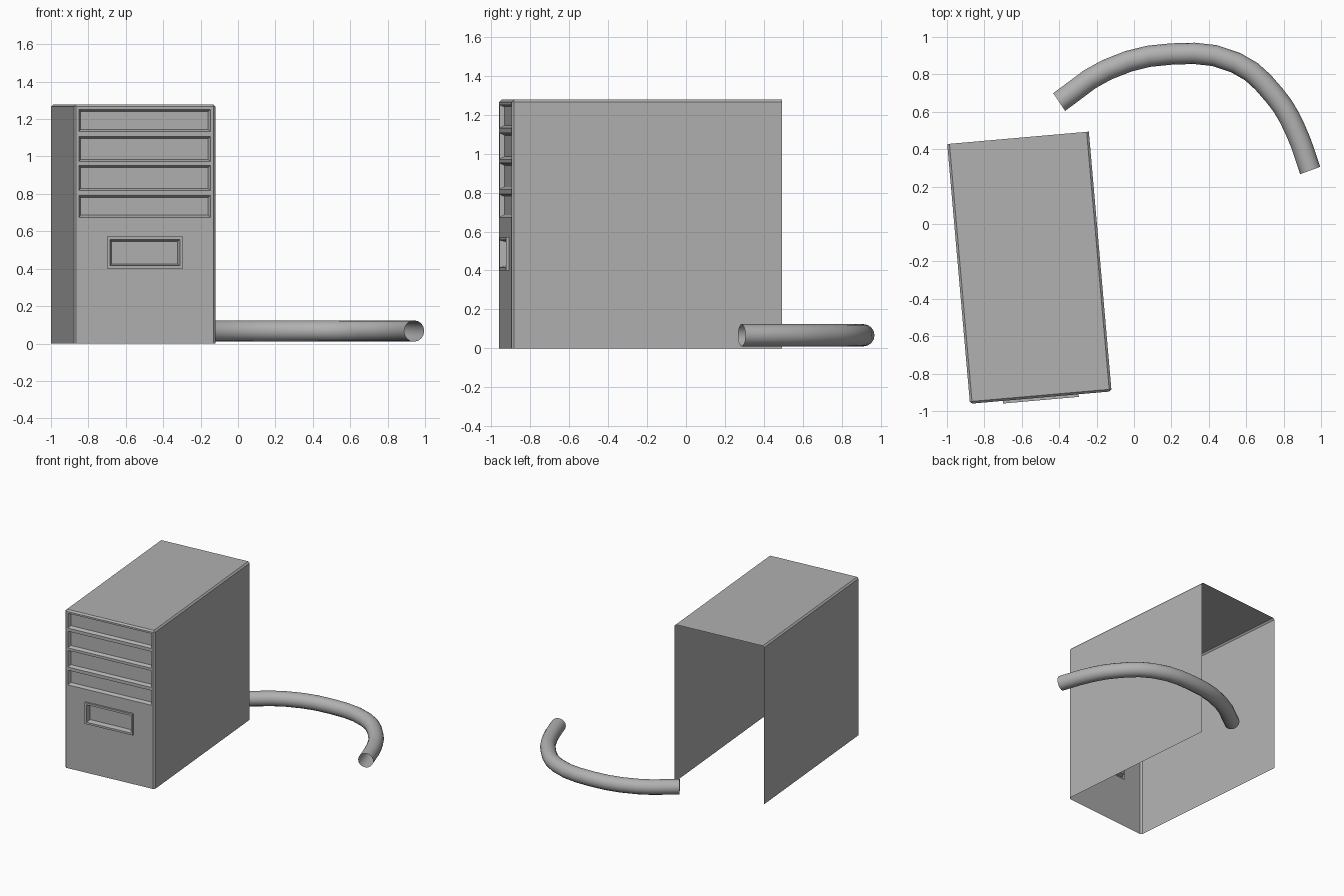
import bpy, bmesh, math
from mathutils import Matrix

if "Cube" in bpy.data.objects:
    bpy.data.objects.remove(bpy.data.objects["Cube"])

W, H, D, C = 0.380, 1.278, 1.394, 0.012   # half width, height, depth, chamfer
PLACE = Matrix.Translation((-0.4985, -0.928, 0)) @ Matrix.Rotation(math.radians(5), 4, 'Z')

GREY = bpy.data.materials.new("dark_grey")
GREY.diffuse_color = (0.44, 0.44, 0.44, 1)
GREY.use_nodes = True
GREY.node_tree.nodes["Principled BSDF"].inputs["Base Color"].default_value = GREY.diffuse_color


def finish(bm, name):
    bmesh.ops.remove_doubles(bm, verts=bm.verts, dist=1e-5)
    mesh = bpy.data.meshes.new(name)
    bm.to_mesh(mesh)
    bm.free()
    mesh.materials.append(GREY)
    ob = bpy.data.objects.new(name, mesh)
    ob.matrix_world = PLACE
    bpy.context.collection.objects.link(ob)
    return ob


def face(bm, pts):
    unique = [p for i, p in enumerate(pts) if p != pts[i - 1]]
    if len(unique) > 2:
        bm.faces.new([bm.verts.new(p) for p in unique])


def panel_rect(bm, x0, x1, z0, z1):
    face(bm, [(x0, 0, z0), (x1, 0, z0), (x1, 0, z1), (x0, 0, z1)])


def stepped_panel(bm, hw, z0, z1, steps):
    """Concentric rectangles given as (inset, depth), closed by a floor."""
    rings = [[(-hw + i, y, z0 + i), (hw - i, y, z0 + i),
              (hw - i, y, z1 - i), (-hw + i, y, z1 - i)] for i, y in steps]
    for a, b in zip(rings, rings[1:]):
        for k in range(4):
            n = (k + 1) % 4
            face(bm, [a[k], a[n], b[n], b[k]])
    face(bm, rings[-1])


# Case shell: chamfered arch, open at the back and bottom
bm = bmesh.new()
arch = [(-W, 0), (-W, H - C), (-W + C, H), (W - C, H), (W, H - C), (W, 0)]
w, h = W - C, H - C
inner = [(-w, 0), (-w, h), (-w, h), (w, h), (w, h), (w, 0)]
rings = [[(x, y, z) for x, z in prof]
         for prof, y in ((inner, 0), (arch, C), (arch, D))]
for a, b in zip(rings, rings[1:]):
    for k in range(5):
        face(bm, [a[k], b[k], b[k + 1], a[k + 1]])
finish(bm, "case_shell")

# Front panel: four recessed bays over a raised drive bezel
bm = bmesh.new()
bays = [(0.40, 0.572, 0.203, [(0, 0), (0, -0.014), (0.016, -0.014), (0.026, 0.02)])]
for z0, z1 in ((0.674, 0.792), (0.818, 0.952), (0.973, 1.107), (1.133, 1.252)):
    bays.append((z0, z1, 0.354, [(0, 0), (0.012, 0.025)]))
z = 0
for z0, z1, hw, steps in bays:
    panel_rect(bm, -w, w, z, z0)
    panel_rect(bm, -w, -hw, z0, z1)
    panel_rect(bm, hw, w, z0, z1)
    stepped_panel(bm, hw, z0, z1, steps)
    z = z1
panel_rect(bm, -w, w, z, h)
finish(bm, "front_panel")

# Hose: open-ended tube lying behind the case
path = [(-0.40, 0.652), (-0.144, 0.825), (0.20, 0.909), (0.545, 0.862),
        (0.754, 0.684), (0.862, 0.505), (0.942, 0.286)]
curve = bpy.data.curves.new("hose", 'CURVE')
curve.dimensions = '3D'
curve.bevel_depth = 0.057
curve.bevel_resolution = 6
spline = curve.splines.new('BEZIER')
spline.resolution_u = 3
spline.bezier_points.add(len(path) - 1)
for p, (x, y) in zip(spline.bezier_points, path):
    p.co = (x, y, 0.067)
    p.handle_left_type = p.handle_right_type = 'AUTO'
curve.materials.append(GREY)
hose = bpy.data.objects.new("hose", curve)
bpy.context.collection.objects.link(hose)
bpy.context.view_layer.objects.active = hose
hose.select_set(True)
bpy.ops.object.convert(target='MESH')
bpy.ops.object.shade_smooth_by_angle(angle=math.radians(40))
